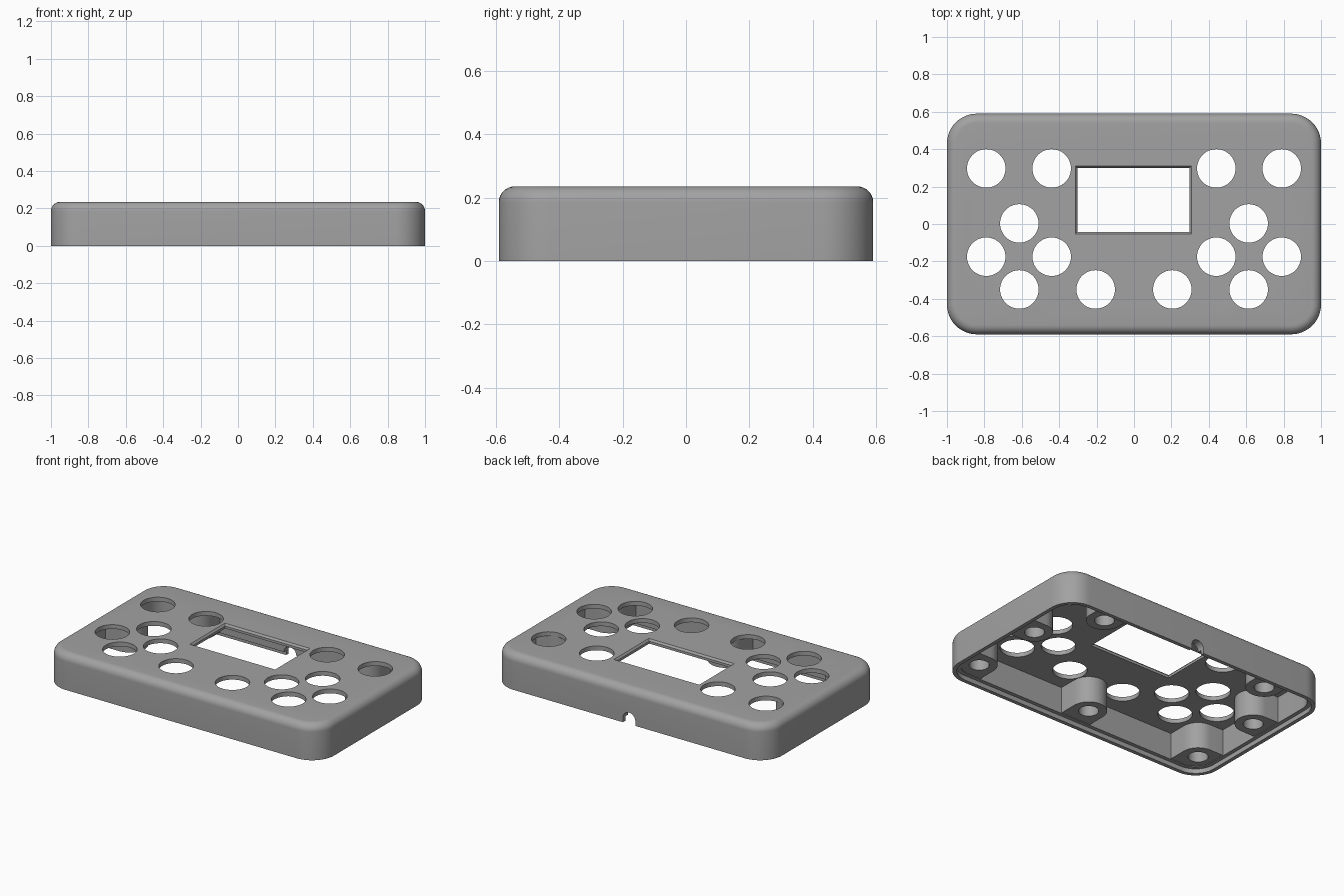
import bpy, bmesh, math

if "Cube" in bpy.data.objects:
    bpy.data.objects.remove(bpy.data.objects["Cube"])

HX, HY, H = 1.0, 0.59, 0.235   # half length, half depth, height
RC, RF = 0.16, 0.05            # corner radius, top edge fillet
WALL, LIP, STEP, CEIL = 0.05, 0.025, 0.03, 0.207

grey = bpy.data.materials.new("plastic grey")
grey.diffuse_color = (0.36, 0.36, 0.36, 1)
grey.use_nodes = True
grey.node_tree.nodes["Principled BSDF"].inputs["Base Color"].default_value = grey.diffuse_color


def loft(name, rings):
    """Closed solid from a list of (points, z) rings with equal counts."""
    bm = bmesh.new()
    loops = [[bm.verts.new((x, y, z)) for x, y in pts] for pts, z in rings]
    n = len(loops[0])
    for a, b in zip(loops, loops[1:]):
        for i in range(n):
            j = (i + 1) % n
            bm.faces.new((a[i], a[j], b[j], b[i]))
    bm.faces.new(loops[0][::-1])
    bm.faces.new(loops[-1])
    bmesh.ops.recalc_face_normals(bm, faces=bm.faces)
    me = bpy.data.meshes.new(name)
    bm.to_mesh(me)
    bm.free()
    ob = bpy.data.objects.new(name, me)
    me.materials.append(grey)
    bpy.context.collection.objects.link(ob)
    return ob


def rounded_rect(inset, seg=12):
    r = RC - inset
    pts = []
    for k, (sx, sy) in enumerate([(1, 1), (-1, 1), (-1, -1), (1, -1)]):
        for i in range(seg + 1):
            a = math.pi / 2 * (k + i / seg)
            pts.append((sx * (HX - RC) + r * math.cos(a), sy * (HY - RC) + r * math.sin(a)))
    return pts


def circle(cx, cy, r, n=48):
    return [(cx + r * math.cos(2 * math.pi * i / n), cy + r * math.sin(2 * math.pi * i / n)) for i in range(n)]


def rect(x0, x1, y0, y1):
    return [(x0, y0), (x1, y0), (x1, y1), (x0, y1)]


def boolean(target, tool, op):
    m = target.modifiers.new("bool", 'BOOLEAN')
    m.operation, m.object, m.solver = op, tool, 'EXACT'
    bpy.context.view_layer.objects.active = target
    bpy.ops.object.modifier_apply(modifier=m.name)
    bpy.data.objects.remove(tool, do_unlink=True)


# Case: outer skin with rounded top edge, then the hollow inside with its lip step
fillet = [(rounded_rect(RF * (1 - math.cos(t))), H - RF + RF * math.sin(t))
          for t in [math.pi / 2 * i / 8 for i in range(9)]]
inside = [(rounded_rect(WALL), CEIL), (rounded_rect(WALL), STEP),
          (rounded_rect(LIP), STEP), (rounded_rect(LIP), 0)]
case = loft("case", [(rounded_rect(0), 0)] + fillet)
boolean(case, loft("cavity", inside[:3] + [(rounded_rect(LIP), -0.05)]), 'DIFFERENCE')

# Screw bosses: position and the walls each one merges into
bosses = [(0, -0.42, 0, -1)]
for s in (-1, 1):
    bosses += [(s * 0.85, -0.42, s, -1), (s * 0.85, 0.09, s, 0), (s * 0.62, 0.465, 0, 1)]
BR = 0.11
for cx, cy, wx, wy in bosses:
    X, Y = wx * (HX - 0.03), wy * (HY - 0.03)
    pts = [p for p in circle(cx, cy, BR)
           if (p[0] - cx) * wx <= 1e-6 and (p[1] - cy) * wy <= 1e-6]
    if wx and wy:
        pts += [(X, Y), (cx - wx * BR, Y), (X, cy - wy * BR)]
    elif wx:
        pts += [(X, cy - BR), (X, cy + BR)]
    else:
        pts += [(cx - BR, Y), (cx + BR, Y)]
    pts.sort(key=lambda p: math.atan2(p[1] - cy, p[0] - cx))
    boss = loft("boss", [(pts, STEP + 0.004), (pts, 0.213)])
    if wx and wy:   # keep corner bosses within the rounded wall
        core = loft("core", [(rounded_rect(0.035), 0), (rounded_rect(0.035), 0.3)])
        boolean(boss, core, 'INTERSECT')
    boolean(case, boss, 'UNION')
for cx, cy, wx, wy in bosses:
    hole = circle(cx, cy, 0.06, 32)
    boolean(case, loft("screw_hole", [(hole, -0.02), (hole, 0.19)]), 'DIFFERENCE')

# Button holes
buttons = [(0.205, -0.35), (0.613, -0.35), (0.44, -0.175), (0.79, -0.175),
           (0.613, 0.003), (0.44, 0.297), (0.79, 0.297)]
for bx, by in buttons:
    for s in (-1, 1):
        c = circle(s * bx, by, 0.103)
        boolean(case, loft("button_hole", [(c, 0.15), (c, 0.3)]), 'DIFFERENCE')

# Display window with a slight chamfer at the top
inner = rect(-0.303, 0.297, -0.043, 0.3)
outer = rect(-0.323, 0.317, -0.063, 0.32)
boolean(case, loft("window", [(inner, 0.15), (inner, H - 0.012), (outer, H + 0.012)]), 'DIFFERENCE')

# Cable notch in the back wall: arch-topped slot
arch = [(-0.045, -0.05)] + [(-0.045 * math.cos(math.pi * i / 16), 0.03 + 0.045 * math.sin(math.pi * i / 16))
                            for i in range(17)] + [(0.045, -0.05)]
notch = loft("notch", [(arch, -0.65), (arch, -0.5)])
notch.rotation_euler = (math.pi / 2, 0, 0)
bpy.context.view_layer.update()
boolean(case, notch, 'DIFFERENCE')

# Smooth rounded surfaces, crisp edges
bpy.ops.object.select_all(action='DESELECT')
case.select_set(True)
bpy.context.view_layer.objects.active = case
bpy.ops.object.shade_smooth_by_angle(angle=math.radians(30))
